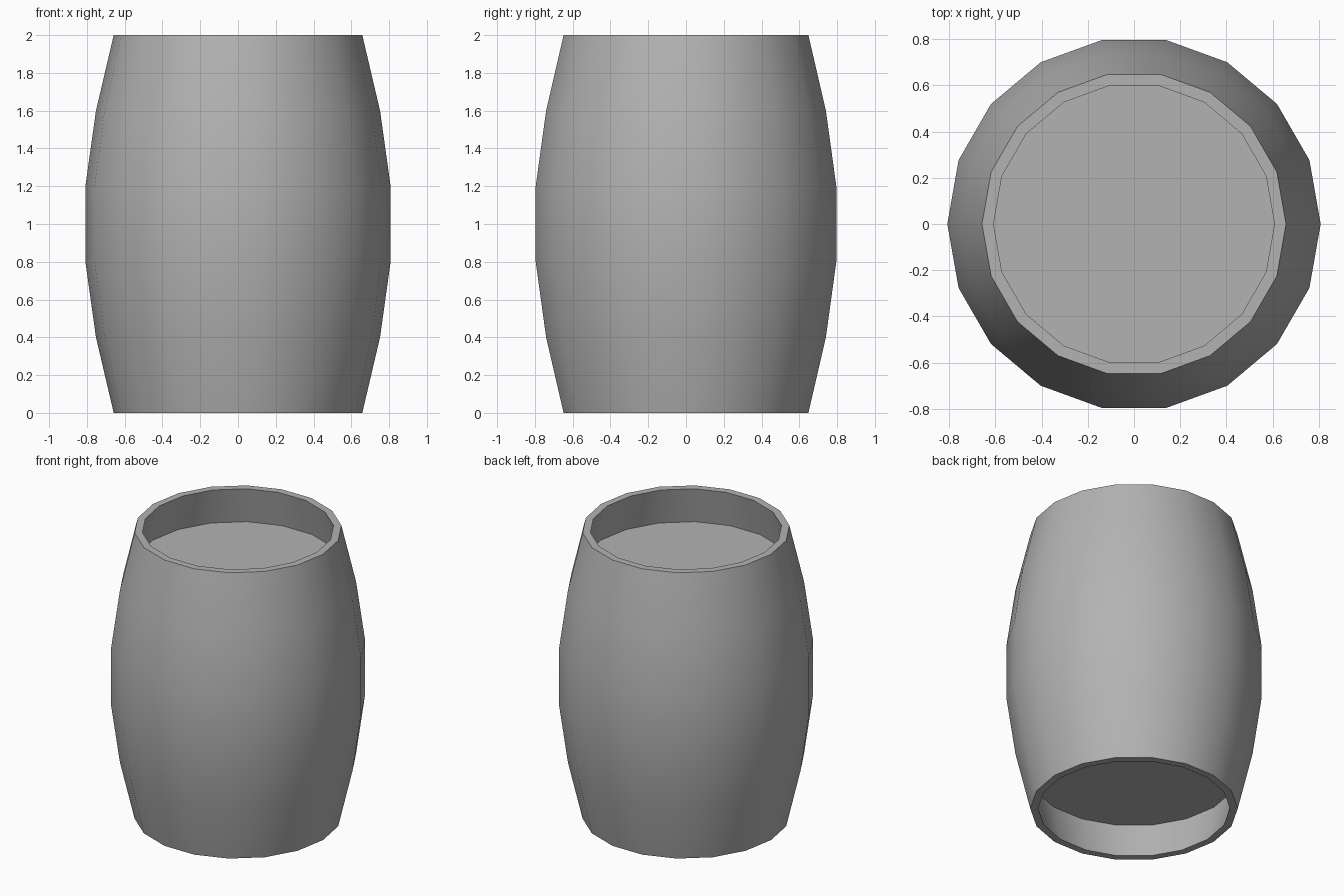
import bpy, bmesh
from math import cos, sin, tau, radians

if "Cube" in bpy.data.objects:
    bpy.data.objects.remove(bpy.data.objects["Cube"])

SIDES = 18


def lathe(name, profile):
    """Revolve a (radius, z) profile around z and close both ends with flat caps."""
    bm = bmesh.new()
    rings = [[bm.verts.new((r * cos(tau * i / SIDES), r * sin(tau * i / SIDES), z))
              for i in range(SIDES)] for r, z in profile]
    for a, b in zip(rings, rings[1:]):
        for i in range(SIDES):
            j = (i + 1) % SIDES
            bm.faces.new((a[i], a[j], b[j], b[i]))
    bm.faces.new(rings[0])
    bm.faces.new(rings[-1])
    bmesh.ops.recalc_face_normals(bm, faces=bm.faces[:])
    mesh = bpy.data.meshes.new(name)
    bm.to_mesh(mesh)
    bm.free()
    obj = bpy.data.objects.new(name, mesh)
    bpy.context.collection.objects.link(obj)
    return obj


# Lower half: recessed head, inner wall, rim, bulging staves
half = [(0.663, 0.256), (0.608, 0.0), (0.658, 0.0), (0.752, 0.4), (0.808, 0.8)]
# Upper half is the same profile mirrored about z = 1
profile = half + [(r, 2.0 - z) for r, z in reversed(half)]
barrel = lathe("barrel", profile)

# Darker grey surface
grey = bpy.data.materials.new("dark_grey")
grey.diffuse_color = (0.45, 0.45, 0.45, 1.0)
grey.use_nodes = True
grey.node_tree.nodes["Principled BSDF"].inputs["Base Color"].default_value = grey.diffuse_color
barrel.data.materials.append(grey)

# Smooth staves, crisp rims and heads
bpy.context.view_layer.objects.active = barrel
barrel.select_set(True)
bpy.ops.object.shade_smooth_by_angle(angle=radians(30))
